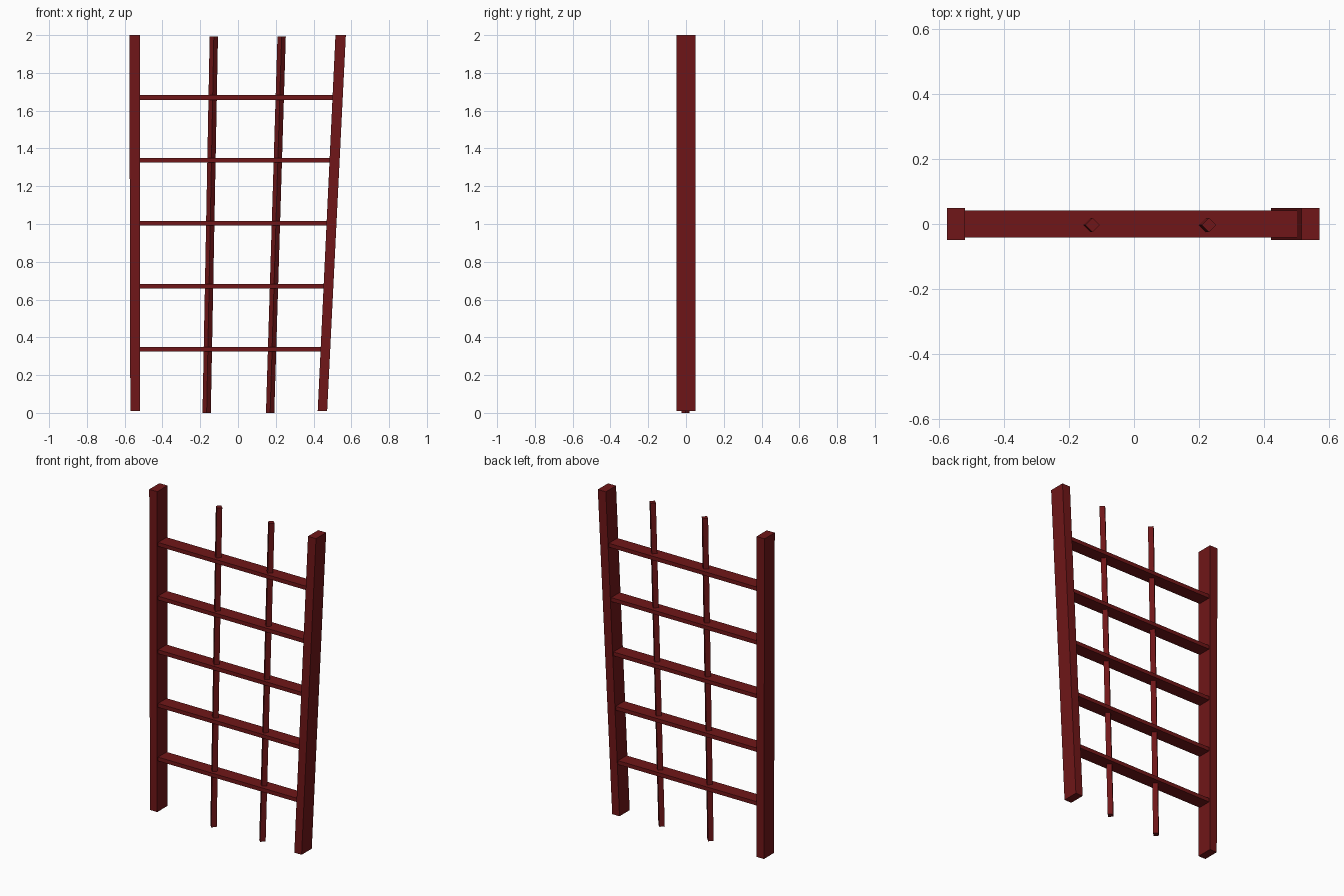
import bpy, bmesh
from math import cos, sin, pi

if "Cube" in bpy.data.objects:
    bpy.data.objects.remove(bpy.data.objects["Cube"])

red = bpy.data.materials.new("dark_red_paint")
red.diffuse_color = (0.16, 0.008, 0.009, 1)
red.use_nodes = True
red.node_tree.nodes["Principled BSDF"].inputs["Base Color"].default_value = red.diffuse_color


def finish(name, bm):
    bmesh.ops.recalc_face_normals(bm, faces=bm.faces)
    mesh = bpy.data.meshes.new(name)
    bm.to_mesh(mesh)
    bm.free()
    mesh.materials.append(red)
    obj = bpy.data.objects.new(name, mesh)
    bpy.context.collection.objects.link(obj)


def upright(name, section_low, section_high, z0, z1):
    """Four-sided bar running between a lower and an upper cross-section."""
    bm = bmesh.new()
    low = [bm.verts.new((x, y, z0)) for x, y in section_low]
    high = [bm.verts.new((x, y, z1)) for x, y in section_high]
    bm.faces.new(low)
    bm.faces.new(high)
    for i in range(4):
        j = (i + 1) % 4
        bm.faces.new((low[i], low[j], high[j], high[i]))
    finish(name, bm)


def rect(x0, x1, y=0.05):
    return [(x0, -y), (x1, -y), (x1, y), (x0, y)]


def diamond(x, r=0.022):
    return [(x + r * cos(i * pi / 2), -0.003 + r * sin(i * pi / 2)) for i in range(4)]


# Side posts: left nearly straight, right leaning outwards
upright("left_post", rect(-0.57, -0.52), rect(-0.575, -0.52), 0.01, 2.0)
upright("right_post", rect(0.422, 0.472), rect(0.516, 0.571), 0.01, 2.0)

# Thin leaning bars set cornerwise
upright("left_bar", diamond(-0.166), diamond(-0.128), 0.0, 1.993)
upright("right_bar", diamond(0.17), diamond(0.231), 0.0, 1.993)

# Flat rungs, ending inside the posts
for i in range(1, 6):
    z = i / 3 + 0.003
    right = 0.45 + 0.047 * z
    section = rect(-0.54, right, 0.042)
    upright(f"rung_{i}", section, section, z - 0.012, z + 0.012)
